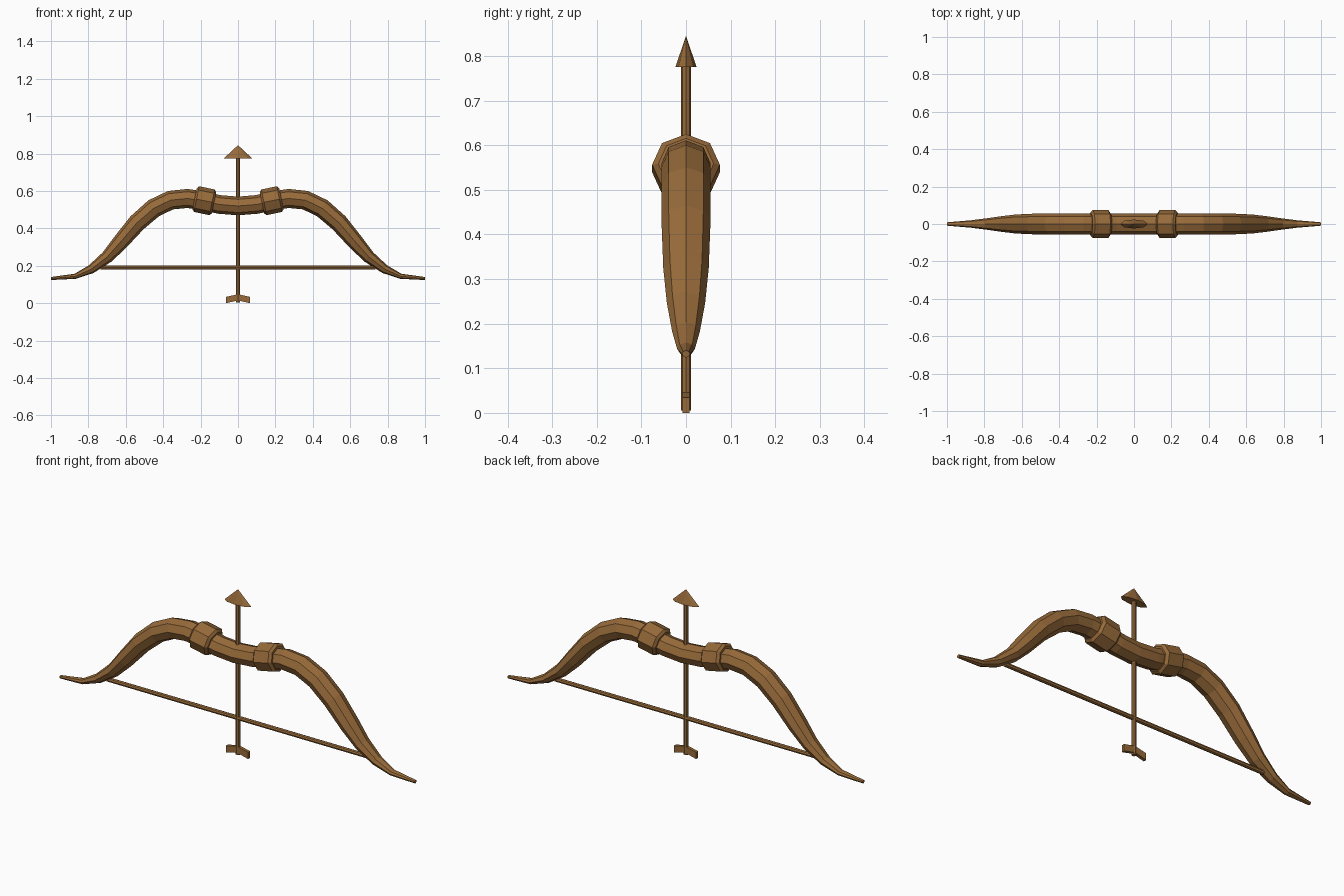
import bpy, bmesh, math
from mathutils import Vector

if "Cube" in bpy.data.objects:
    bpy.data.objects.remove(bpy.data.objects["Cube"])

wood = bpy.data.materials.new("brown_wood")
wood.diffuse_color = (0.31, 0.145, 0.042, 1)
wood.use_nodes = True
wood.node_tree.nodes["Principled BSDF"].inputs["Base Color"].default_value = wood.diffuse_color


def finish(bm, name):
    bmesh.ops.recalc_face_normals(bm, faces=bm.faces)
    me = bpy.data.meshes.new(name)
    bm.to_mesh(me)
    bm.free()
    me.materials.append(wood)
    ob = bpy.data.objects.new(name, me)
    bpy.context.collection.objects.link(ob)
    return ob


def loft(name, stations, sides=8):
    """Sweep an ellipse along stations (x, z, in-plane radius, y radius)."""
    bm = bmesh.new()
    rings = []
    for i, (x, z, r, ry) in enumerate(stations):
        a = stations[max(i - 1, 0)]
        b = stations[min(i + 1, len(stations) - 1)]
        t = Vector((b[0] - a[0], 0, b[1] - a[1])).normalized()
        n = Vector((-t.z, 0, t.x))
        ring = []
        for k in range(sides):
            ang = 2 * math.pi * k / sides
            p = Vector((x, 0, z)) + n * (r * math.cos(ang))
            p.y = ry * math.sin(ang)
            ring.append(bm.verts.new(p))
        rings.append(ring)
    for p, q in zip(rings, rings[1:]):
        for k in range(sides):
            j = (k + 1) % sides
            bm.faces.new((p[k], p[j], q[j], q[k]))
    bm.faces.new(rings[0])
    bm.faces.new(rings[-1])
    return finish(bm, name)


# Recurved bow: right half, mirrored into one limb-to-limb sweep
half = [
    (0.10, 0.528, 0.050, 0.055), (0.18, 0.546, 0.050, 0.055),
    (0.27, 0.560, 0.051, 0.055), (0.36, 0.551, 0.051, 0.055),
    (0.45, 0.508, 0.051, 0.055), (0.54, 0.430, 0.049, 0.055),
    (0.63, 0.325, 0.043, 0.051), (0.70, 0.247, 0.034, 0.043),
    (0.785, 0.182, 0.024, 0.031), (0.87, 0.144, 0.014, 0.020),
    (1.00, 0.132, 0.008, 0.009)]
bow = [(-x, z, r, ry) for x, z, r, ry in reversed(half)]
bow += [(0, 0.52, 0.050, 0.055)] + half
loft("bow_limbs", bow)

# Grip collars with chamfered ends, tilted along the bow
for s, side in ((1, "right"), (-1, "left")):
    prof = [(-0.053, 0.058, 0.062), (-0.042, 0.070, 0.076),
            (0.042, 0.070, 0.076), (0.053, 0.058, 0.062)]
    loft("grip_collar_" + side,
         [(s * (0.18 + d * 0.98), 0.548 + d * 0.2, r, ry) for d, r, ry in prof])

# Bowstring and arrow shaft
loft("bowstring", [(-0.735, 0.19, 0.011, 0.011), (0.735, 0.19, 0.011, 0.011)])
loft("arrow_shaft", [(0, 0.005, 0.011, 0.011), (0, 0.785, 0.011, 0.011)])

# Arrow head: flattened cone
bm = bmesh.new()
bmesh.ops.create_cone(bm, cap_ends=True, segments=8, radius1=1, radius2=0, depth=1)
for v in bm.verts:
    v.co = Vector((v.co.x * 0.075, v.co.y * 0.024, 0.81 + v.co.z * 0.07))
finish(bm, "arrow_head")

# Fletching: two swept-back vanes
for s, side in ((1, "right"), (-1, "left")):
    bm = bmesh.new()
    outline = [(0, 0.015), (0.063, 0.0), (0.063, 0.034), (0, 0.048)]
    f = bm.faces.new([bm.verts.new((s * x, -0.008, z)) for x, z in outline])
    ext = bmesh.ops.extrude_face_region(bm, geom=[f])
    bmesh.ops.translate(bm, vec=(0, 0.016, 0),
                        verts=[g for g in ext["geom"] if isinstance(g, bmesh.types.BMVert)])
    finish(bm, "fletching_" + side)
